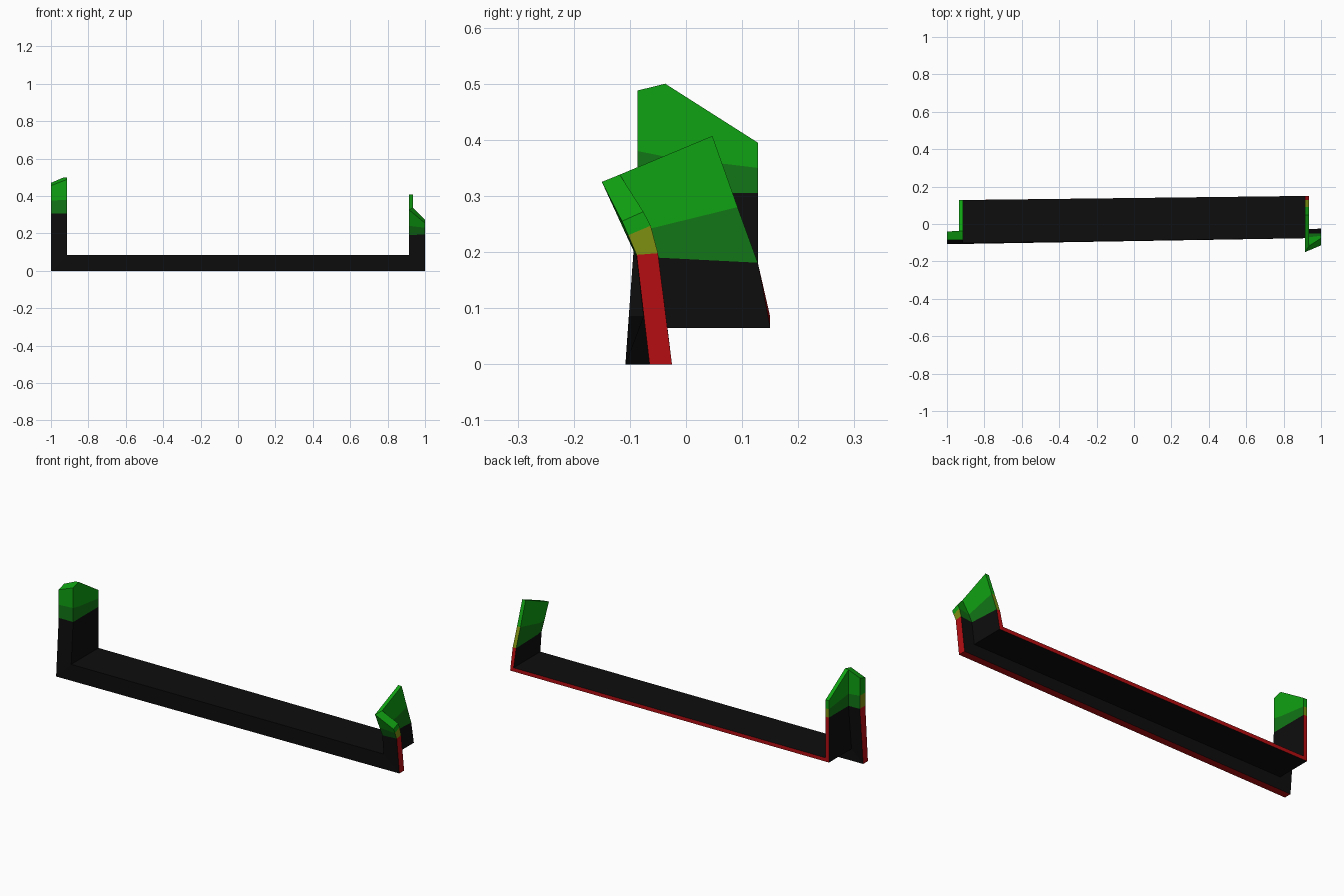
import bpy
import bmesh

cube = bpy.data.objects.get("Cube")
if cube:
    bpy.data.objects.remove(cube, do_unlink=True)


def make_material(name, red, green, blue):
    material = bpy.data.materials.new(name)
    material.use_nodes = True
    colour = (red, green, blue, 1)
    material.diffuse_color = colour
    shader = material.node_tree.nodes["Principled BSDF"]
    shader.inputs["Base Color"].default_value = colour
    shader.inputs["Roughness"].default_value = 0.9
    return material


PALETTE = [
    make_material("black", 0.004, 0.004, 0.004),
    make_material("red edge", 0.46, 0.004, 0.006),
    make_material("dark green", 0.006, 0.18, 0.008),
    make_material("olive edge", 0.21, 0.28, 0.006),
    make_material("green", 0.005, 0.36, 0.006),
]
BLACK, RED, DARK_GREEN, OLIVE, GREEN = range(len(PALETTE))

# Angle-bar section: outer front, inner front, inner web, inner back,
# web back, web root, outer rear (distance inward from the outer edge)
WIDTH, WEB = 0.085, 0.065
INSET = (0, WIDTH, WIDTH, WIDTH, WEB, WEB, 0)
EDGE_SIDES = (3, 6)  # the narrow sides of the two flanges
CAP = ((0, 1, 5, 6), (1, 2, 5), (2, 3, 4, 5))


def station(side, depths, heights):
    """One section ring; side is -1 or 1 along x."""
    return [(side * (1 - u), y, z) for u, y, z in zip(INSET, depths, heights)]


def loft(name, stations, bands, top_cap=None):
    """Skin the rings; each band gives the face and the edge colour."""
    bm = bmesh.new()
    rings = [[bm.verts.new(p) for p in ring] for ring in stations]
    count = len(INSET)
    for lower, upper, (face_colour, edge_colour) in zip(rings, rings[1:], bands):
        for i in range(count):
            j = (i + 1) % count
            face = bm.faces.new((lower[i], lower[j], upper[j], upper[i]))
            face.material_index = edge_colour if i in EDGE_SIDES else face_colour
    joints = []
    for ring, colour in ((rings[0], None), (rings[-1], top_cap)):
        for corners in CAP:
            face = bm.faces.new([ring[i] for i in corners])
            if colour is None:
                joints.append(face)
            else:
                face.material_index = colour
    bmesh.ops.recalc_face_normals(bm, faces=bm.faces[:])
    # mitred joints stay open where the bars meet
    bmesh.ops.delete(bm, geom=joints, context="FACES_ONLY")
    mesh = bpy.data.meshes.new(name)
    bm.to_mesh(mesh)
    bm.free()
    for material in PALETTE:
        mesh.materials.append(material)
    bpy.context.collection.objects.link(bpy.data.objects.new(name, mesh))


# Mitred corners, shared by the rail and the posts
left_corner = station(-1, (-.108, -.102, -.062, .128, .128, -.063, -.068), INSET)
right_corner = station(1, (-.065, -.076, -.034, .15, .15, -.033, -.025), INSET)

# Bottom rail
loft("bottom_rail", [left_corner, right_corner], [(BLACK, RED)])

# Posts with broken, green upper ends
BANDS = [(BLACK, RED), (DARK_GREEN, OLIVE), (GREEN, GREEN)]

left_depths = (-.086, -.086, -.037, .128, .128, -.037, -.04)
loft("left_post", [
    left_corner,
    station(-1, left_depths, [.305] * 7),
    station(-1, left_depths, (.375, .38, .37, .35, .35, .37, .375)),
    station(-1, left_depths, (.455, .488, .5, .395, .395, .498, .47)),
], BANDS, GREEN)

loft("right_post", [
    right_corner,
    station(1, (-.088, -.088, -.05, .128, .128, -.05, -.05),
            (.195, .19, .185, .181, .181, .19, .198)),
    station(1, (-.103, -.111, -.071, .092, .092, -.071, -.063),
            (.23, .24, .24, .28, .28, .24, .247)),
    station(1, (-.114, -.15, -.118, .047, .047, -.118, -.076),
            (.255, .325, .338, .407, .407, .338, .272)),
], BANDS, GREEN)
